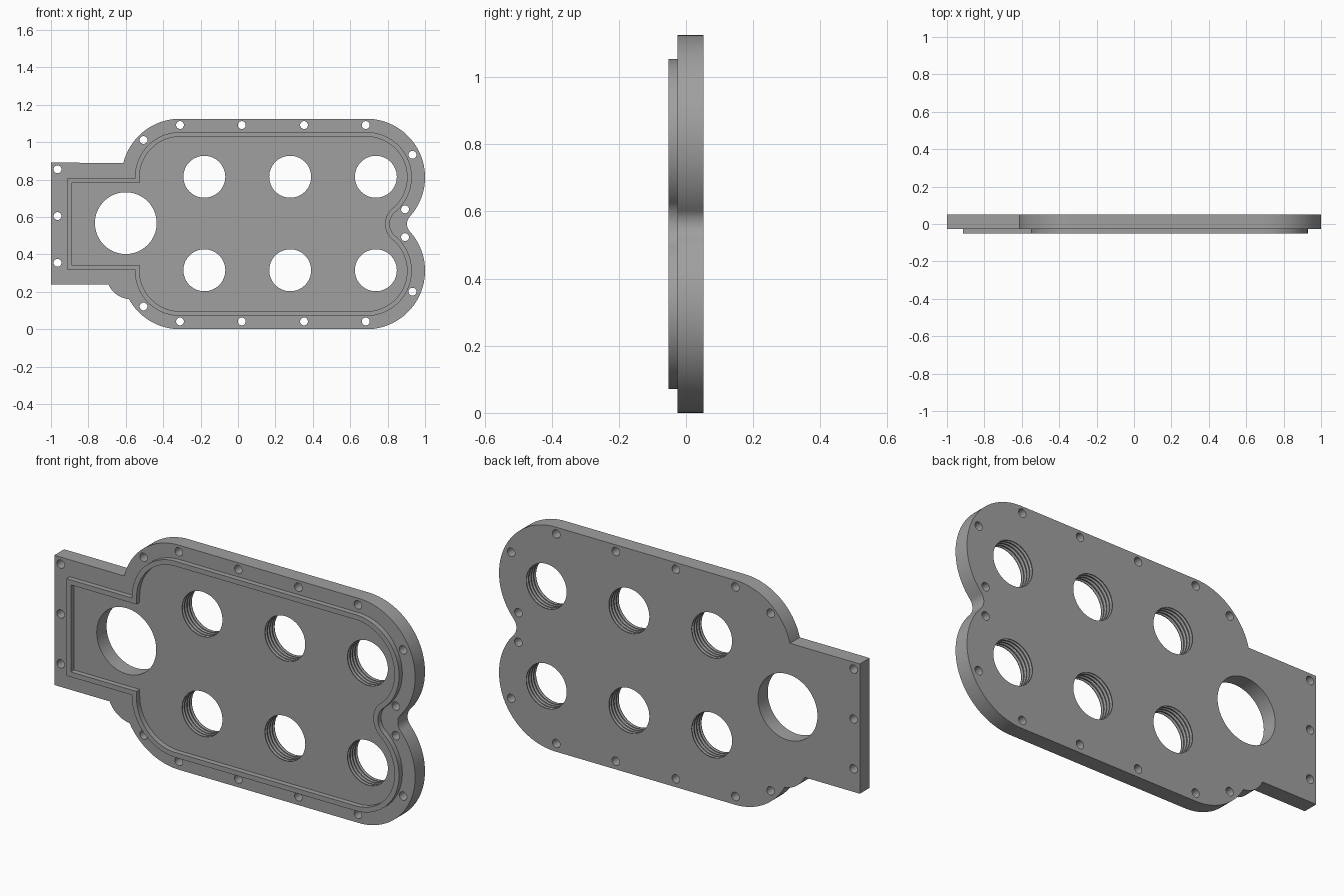
import bpy, bmesh
from math import sin, cos, pi, atan2, sqrt, hypot

if "Cube" in bpy.data.objects:
    bpy.data.objects.remove(bpy.data.objects["Cube"])

grey = bpy.data.materials.new("machined grey")
grey.use_nodes = True
grey.diffuse_color = (0.35, 0.35, 0.35, 1)
grey.node_tree.nodes["Principled BSDF"].inputs["Base Color"].default_value = (0.35, 0.35, 0.35, 1)

FRONT, FLOOR, BACK = -0.052, -0.026, 0.052
MID = 0.5625                    # height of the horizontal centre line
LEFT_X, RIGHT_X = -0.31, 0.6875  # corner arc centres
RISE = 0.25                     # arc centres above and below MID


def add_object(name, bm):
    bmesh.ops.recalc_face_normals(bm, faces=bm.faces)
    mesh = bpy.data.meshes.new(name)
    bm.to_mesh(mesh)
    bm.free()
    mesh.materials.append(grey)
    obj = bpy.data.objects.new(name, mesh)
    bpy.context.collection.objects.link(obj)
    return obj


def prism(bm, points, y0, y1):
    """Extrude an outline in the xz plane from y0 to y1."""
    face = bm.faces.new([bm.verts.new((x, y0, z)) for x, z in points])
    new = bmesh.ops.extrude_face_region(bm, geom=[face])["geom"]
    verts = [v for v in new if isinstance(v, bmesh.types.BMVert)]
    bmesh.ops.translate(bm, verts=verts, vec=(0, y1 - y0, 0))


def lathe(bm, cx, cz, profile, n):
    """Closed solid of revolution about a y axis; profile is (y, radius)."""
    rings = [[bm.verts.new((cx + r * cos(2 * pi * i / n), y, cz + r * sin(2 * pi * i / n)))
              for i in range(n)] for y, r in profile]
    for a, b in zip(rings, rings[1:]):
        for i in range(n):
            j = (i + 1) % n
            bm.faces.new((a[i], a[j], b[j], b[i]))
    bm.faces.new(rings[0])
    bm.faces.new(rings[-1])


def arc(cx, cz, r, a0, a1, n=32):
    return [(cx + r * cos(a0 + (a1 - a0) * i / n), cz + r * sin(a0 + (a1 - a0) * i / n))
            for i in range(n + 1)]


def upper_lobe(r, fillet, start):
    """Upper half of the outline, from the left corner to the waist notch."""
    dx = sqrt((r + fillet) ** 2 - RISE ** 2)
    a = atan2(-RISE, dx)
    z = MID + RISE
    return (arc(LEFT_X, z, r, start, pi / 2) + arc(RIGHT_X, z, r, pi / 2, a, 48)
            + arc(RIGHT_X + dx, MID, fillet, pi + a, pi, 12)[1:])


def mirrored(points):
    return [(x, 2 * MID - z) for x, z in reversed(points)]


def cut(obj, cutter):
    mod = obj.modifiers.new("cut", "BOOLEAN")
    mod.operation, mod.solver, mod.object = "DIFFERENCE", "EXACT", cutter
    bpy.context.view_layer.objects.active = obj
    bpy.ops.object.modifier_apply(modifier=mod.name)
    bpy.data.objects.remove(cutter)


def smooth(obj):
    bpy.ops.object.select_all(action="DESELECT")
    obj.select_set(True)
    bpy.context.view_layer.objects.active = obj
    bpy.ops.object.shade_smooth_by_angle(angle=0.5)


# Base plate: two-lobed body, square tab and a small rounded lug under it
R = 0.3125
TAB_TOP, TAB_LOW = 0.89, 0.24
top = upper_lobe(R, 0.06, pi - atan2(TAB_TOP - MID - RISE, 0.303))
bottom = mirrored(upper_lobe(R, 0.06, pi - atan2(0.1475, 0.2755)))[1:]
lug = arc(-0.57, 0.295, 0.135, pi + 1.46, pi + 0.42, 12)
bm = bmesh.new()
prism(bm, [(-1, TAB_TOP)] + top + bottom + lug + [(-1, TAB_LOW)], FLOOR, BACK)
plate = add_object("base_plate", bm)

# Plain bores: tab opening and fastener holes
bm = bmesh.new()
ends = FLOOR - 0.02, BACK + 0.02
lathe(bm, -0.6, 0.567, [(y, 0.165) for y in ends], 96)
screws = [(-0.965, z) for z in (0.855, 0.605, 0.355)]
for x, rise in ((-0.505, 0.445), (-0.31, 0.525), (0.02, 0.525), (0.353, 0.525),
                (0.683, 0.525), (0.933, 0.366), (0.893, 0.074)):
    screws += [(x, MID + 0.004 + rise), (x, MID + 0.004 - rise)]
for x, z in screws:
    lathe(bm, x, z, [(y, 0.021) for y in ends], 24)

# Six threaded ports with ridged walls
pitch = (BACK - FLOOR) / 4
thread = [(ends[0], 0.112)]
for k in range(4):
    y = FLOOR + k * pitch
    thread += [(y + 0.15 * pitch, 0.112), (y + 0.4 * pitch, 0.121),
               (y + 0.6 * pitch, 0.121), (y + 0.85 * pitch, 0.112)]
thread.append((ends[1], 0.112))
for x in (-0.18, 0.279, 0.737):
    for z in (0.815, 0.315):
        lathe(bm, x, z, thread, 64)
cut(plate, add_object("bore_cutter", bm))
smooth(plate)


# Raised gasket rim following the outline on the front
def rim_outline(inset):
    r = 0.2415 - inset
    half = 0.243 - inset
    lobe = upper_lobe(r, 0.083 + inset, pi)
    upper = [(-0.915 + inset, MID + half), (LEFT_X - r, MID + half)] + lobe
    return upper + mirrored(upper)[1:]


bm = bmesh.new()
prism(bm, rim_outline(0), FRONT, FLOOR + 0.001)
rim = add_object("gasket_rim", bm)
bm = bmesh.new()
prism(bm, rim_outline(0.025), FRONT - 0.02, FLOOR + 0.02)
cut(rim, add_object("rim_cutter", bm))
smooth(rim)
